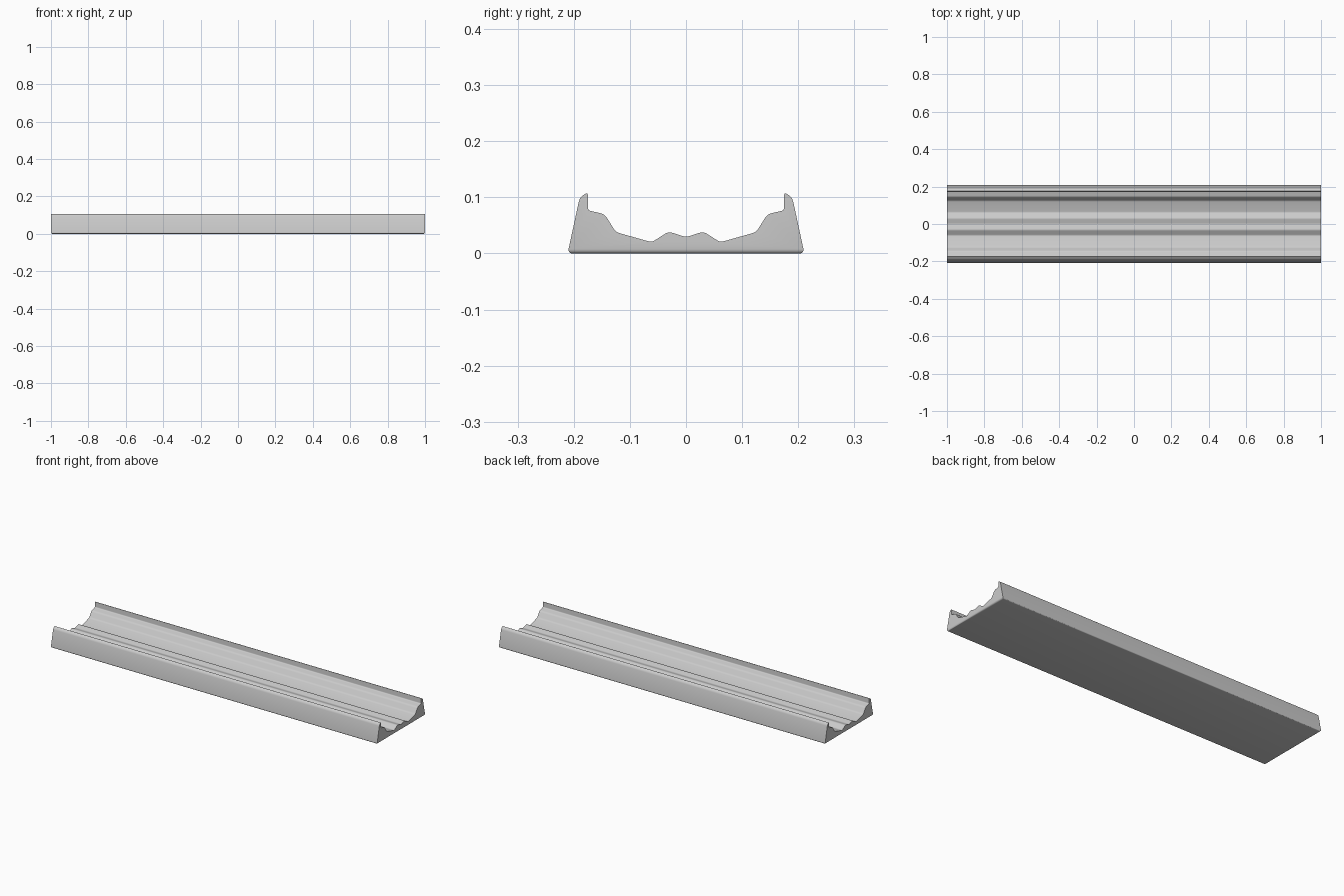
import bpy, bmesh, math
from mathutils import Vector

cube = bpy.data.objects.get("Cube")
if cube:
    bpy.data.objects.remove(cube, do_unlink=True)

LENGTH = 2.0

# Half of the cross-section: (y, z, corner size), from the base to the middle groove
HALF = [
    (0.211, 0.0, 0), (0.189, 0.102, 0.010), (0.175, 0.108, 0.004), (0.175, 0.077, 0.005),
    (0.145, 0.070, 0.008), (0.125, 0.038, 0.007), (0.061, 0.020, 0.006),
    (0.031, 0.039, 0.007), (0.0, 0.029, 0.007),
]


def rounded(points):
    """Replace each corner of a closed outline by a short curve."""
    out = []
    for i, (y, z, r) in enumerate(points):
        p = Vector((y, z))
        if r == 0:
            out.append(p)
            continue
        before = Vector(points[i - 1][:2]) - p
        after = Vector(points[(i + 1) % len(points)][:2]) - p
        a, b = p + before.normalized() * r, p + after.normalized() * r
        for k in range(5):
            t = k / 4
            out.append(a * (1 - t) ** 2 + p * 2 * t * (1 - t) + b * t * t)
    return out


# Mirror the half section and extrude it along the length
mirrored = [(-y, z, r) for y, z, r in reversed(HALF[:-1])]
outline = rounded(HALF + mirrored)
bm = bmesh.new()
end = bm.faces.new([bm.verts.new((-LENGTH / 2, p.x, p.y)) for p in outline])
swept = bmesh.ops.extrude_face_region(bm, geom=[end], use_keep_orig=True)
new_verts = [g for g in swept["geom"] if isinstance(g, bmesh.types.BMVert)]
bmesh.ops.translate(bm, verts=new_verts, vec=(LENGTH, 0, 0))
bmesh.ops.recalc_face_normals(bm, faces=bm.faces)

# Round the edges around the underside
base_edges = [e for e in bm.edges if all(v.co.z < 0.0001 for v in e.verts)]
bmesh.ops.bevel(bm, geom=base_edges, offset=0.008, segments=4, profile=0.5, affect='EDGES')
bmesh.ops.recalc_face_normals(bm, faces=bm.faces)

mesh = bpy.data.meshes.new("channel_rail")
bm.to_mesh(mesh)
bm.free()
rail = bpy.data.objects.new("channel_rail", mesh)
bpy.context.collection.objects.link(rail)

# Plain grey finish
grey = bpy.data.materials.new("light_grey")
grey.use_nodes = True
colour = (0.6, 0.6, 0.6, 1)
grey.diffuse_color = colour
grey.node_tree.nodes["Principled BSDF"].inputs["Base Color"].default_value = colour
mesh.materials.append(grey)

bpy.ops.object.select_all(action='DESELECT')
rail.select_set(True)
bpy.context.view_layer.objects.active = rail
bpy.ops.object.shade_smooth_by_angle(angle=math.radians(30))
